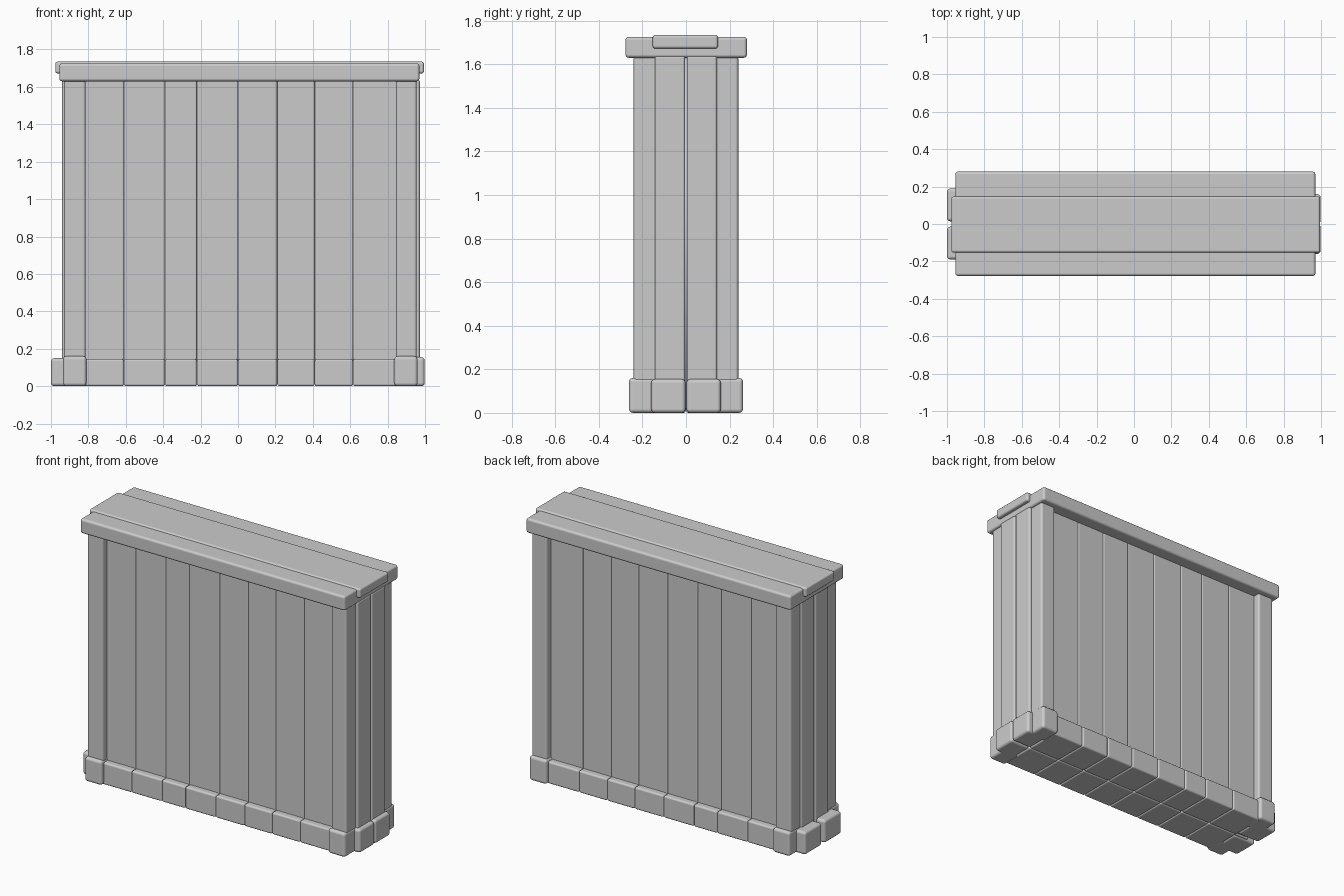
import bpy, bmesh

if "Cube" in bpy.data.objects:
    bpy.data.objects.remove(bpy.data.objects["Cube"])


def box(name, x, y, z, bevel=0.012):
    """Rounded block given by its (min, max) extents."""
    x, y, z = sorted(x), sorted(y), sorted(z)
    bm = bmesh.new()
    bmesh.ops.create_cube(bm, size=1)
    for v in bm.verts:
        v.co = [a[0] + (c + 0.5) * (a[1] - a[0]) for a, c in zip((x, y, z), v.co)]
    mesh = bpy.data.meshes.new(name)
    bm.to_mesh(mesh)
    bm.free()
    ob = bpy.data.objects.new(name, mesh)
    bpy.context.collection.objects.link(ob)
    if bevel:
        mod = ob.modifiers.new("rounded_edges", 'BEVEL')
        mod.width = bevel
        mod.segments = 3
        mod.harden_normals = True
    for p in mesh.polygons:
        p.use_smooth = True
    return ob


BODY_TOP = 1.64

# Solid core behind the planks
box("core", (-0.91, 0.93), (-0.18, 0.18), (0.02, BODY_TOP), 0)

# Wall planks and plinth blocks, front and back
seams = [-0.83, -0.61, -0.39, -0.22, 0.0, 0.21, 0.41, 0.615, 0.85]
for side, s in (("front", -1), ("back", 1)):
    for i, (a, b) in enumerate(zip(seams, seams[1:])):
        box(f"{side}_plank_{i}", (a, b), (s * 0.05, s * 0.195), (0.01, BODY_TOP), 0.008)
        box(f"{side}_plinth_{i}", (a, b), (0, s * 0.237), (0, 0.145), 0.012)

# Corner posts with their feet
for xname, px, fx in (("left", (-0.93, -0.815), (-0.935, -0.81)),
                      ("right", (0.845, 0.955), (0.835, 0.96))):
    for yname, s in (("front", -1), ("back", 1)):
        box(f"{xname}_{yname}_post", px, (s * 0.13, s * 0.24), (0.01, BODY_TOP), 0.014)
        box(f"{xname}_{yname}_foot", fx, (s * 0.12, s * 0.262), (0, 0.16), 0.018)

# End planks and end plinth blocks
for yname, s in (("front", -1), ("back", 1)):
    box(f"right_{yname}_end_plank", (0.85, 0.972), (s * 0.004, s * 0.142), (0.01, BODY_TOP))
    box(f"left_{yname}_end_plank", (-0.94, -0.83), (s * 0.004, s * 0.142), (0.01, BODY_TOP))
    box(f"right_{yname}_end_plinth", (0.85, 0.998), (s * 0.002, s * 0.16), (0, 0.155), 0.018)
    box(f"left_{yname}_end_plinth", (-1.0, -0.83), (s * 0.014, s * 0.19), (0, 0.15), 0.018)

# Cap slab and raised centre board
box("cap_slab", (-0.955, 0.97), (-0.278, 0.28), (1.63, 1.726), 0.015)
box("cap_board", (-0.977, 0.995), (-0.153, 0.147), (1.672, 1.735), 0.013)
